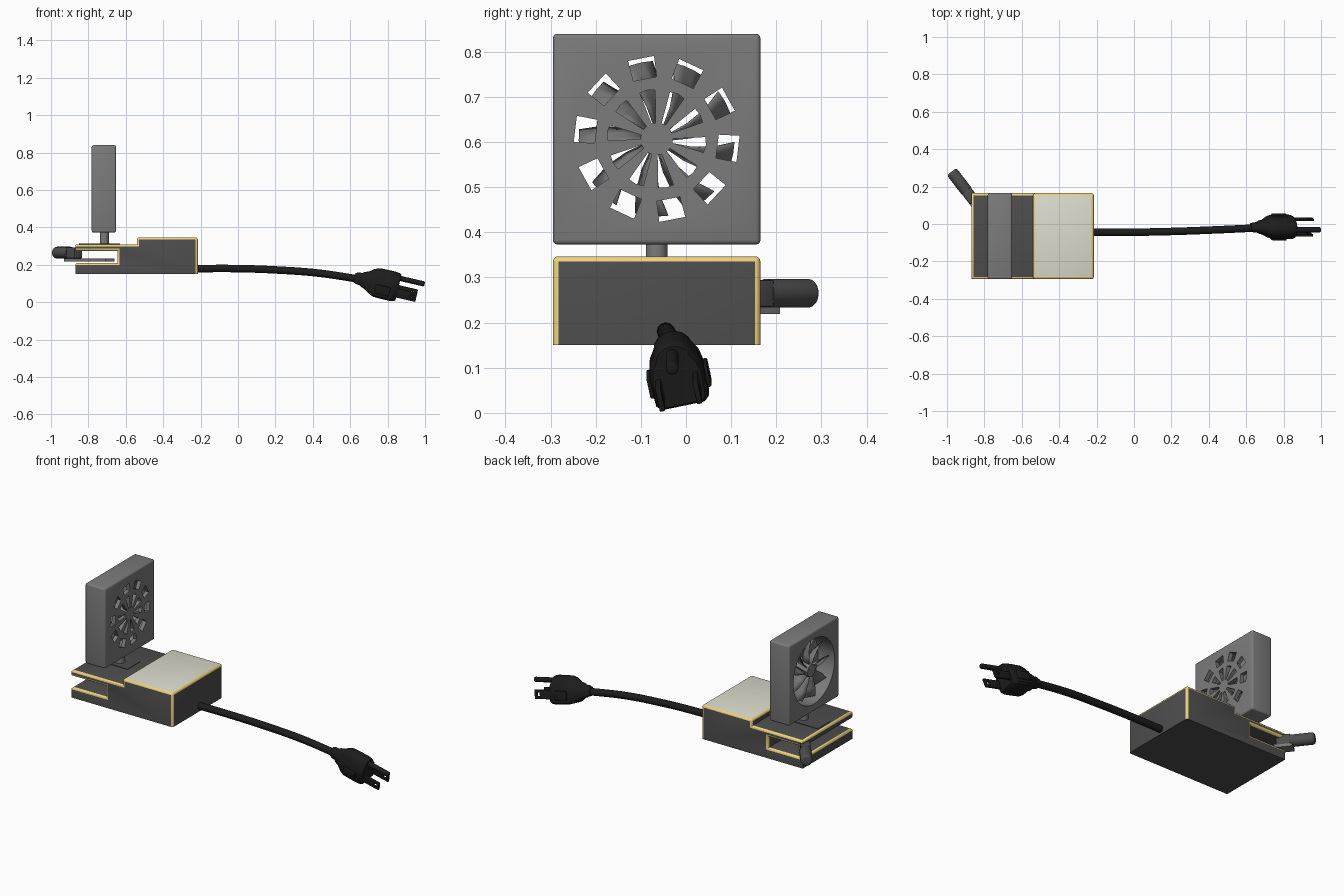
import bpy, bmesh
from math import pi, sin, cos, radians, atan2
from mathutils import Matrix, Vector

if "Cube" in bpy.data.objects:
    bpy.data.objects.remove(bpy.data.objects["Cube"])


def mat(name, r, g, b):
    m = bpy.data.materials.new(name)
    m.diffuse_color = (r, g, b, 1)
    m.use_nodes = True
    m.node_tree.nodes["Principled BSDF"].inputs["Base Color"].default_value = m.diffuse_color
    return m


DARK = mat("dark_plastic", .075, .075, .075)
TRIM = mat("gold_trim", .85, .64, .2)
PANEL = mat("cream_panel", .72, .72, .62)
GREY = mat("fan_grey", .2, .2, .2)
BLACK = mat("black_rubber", .012, .012, .012)


def finish(name, bm, mats, smooth=35):
    bmesh.ops.recalc_face_normals(bm, faces=bm.faces)
    me = bpy.data.meshes.new(name)
    bm.to_mesh(me)
    bm.free()
    ob = bpy.data.objects.new(name, me)
    bpy.context.collection.objects.link(ob)
    for m in mats:
        me.materials.append(m)
    bpy.ops.object.select_all(action='DESELECT')
    ob.select_set(True)
    bpy.context.view_layer.objects.active = ob
    if smooth:
        bpy.ops.object.shade_smooth_by_angle(angle=radians(smooth))
    return ob


def add_box(bm, lo, hi):
    lo, hi = Vector(lo), Vector(hi)
    bmesh.ops.create_cube(bm, size=1, matrix=Matrix.Translation((lo + hi) / 2) @ Matrix.Diagonal((*(hi - lo), 1)))


def box(name, lo, hi, m, bevel=0.0, M=Matrix()):
    bm = bmesh.new()
    add_box(bm, lo, hi)
    if bevel:
        bmesh.ops.bevel(bm, geom=bm.edges[:], offset=bevel, segments=3, profile=.5, affect='EDGES')
    bm.transform(M)
    return finish(name, bm, [m])


def rod(name, x0, x1, r, m, bevel=0.0, M=Matrix(), n=32):
    """Cylinder along local x, rounded at the far end."""
    bm = bmesh.new()
    T = Matrix.Translation(((x0 + x1) / 2, 0, 0)) @ Matrix.Rotation(pi / 2, 4, 'Y')
    bmesh.ops.create_cone(bm, cap_ends=True, segments=n, radius1=r, radius2=r, depth=x1 - x0, matrix=T)
    if bevel:
        rim = [e for e in bm.edges if all(v.co.x > x1 - 1e-4 for v in e.verts)]
        bmesh.ops.bevel(bm, geom=rim, offset=bevel, segments=4, profile=.5, affect='EDGES')
    bm.transform(M)
    return finish(name, bm, [m])


def prism(bm, pts, x0, x1):
    """Polygon in (y, z) extruded from x0 to x1."""
    a, b = ([bm.verts.new((x, *p)) for p in pts] for x in (x0, x1))
    n = len(pts)
    bm.faces.new(a)
    bm.faces.new(b)
    for i in range(n):
        bm.faces.new((a[i], a[(i + 1) % n], b[(i + 1) % n], b[i]))


def cut(ob, bm):
    c = finish("cutter", bm, [], 0)
    c.hide_render = True
    mod = ob.modifiers.new("cut", 'BOOLEAN')
    mod.object, mod.operation, mod.solver = c, 'DIFFERENCE', 'EXACT'
    bpy.context.view_layer.objects.active = ob
    bpy.ops.object.modifier_apply(modifier=mod.name)
    bpy.data.objects.remove(c)


# Base: stepped profile with a slot, gold rounded edges and a cream top
prof = [(-.87, .15), (-.215, .15), (-.215, .347), (-.54, .347), (-.54, .31), (-.87, .31),
        (-.87, .275), (-.645, .275), (-.645, .21), (-.87, .21)]
Y0, Y1 = -.295, .165
bm = bmesh.new()
f = bm.faces.new([bm.verts.new((x, Y0, z)) for x, z in prof])
ext = bmesh.ops.extrude_face_region(bm, geom=[f])
bmesh.ops.translate(bm, verts=[v for v in ext['geom'] if isinstance(v, bmesh.types.BMVert)], vec=(0, Y1 - Y0, 0))
bmesh.ops.recalc_face_normals(bm, faces=bm.faces)
lips = [(-.215, .347), (-.54, .347), (-.87, .31), (-.87, .21)]
trimmed = []
for e in bm.edges:
    a, b = (v.co for v in e.verts)
    if abs(a.y - b.y) > .1:
        if any(abs(a.x - x) + abs(a.z - z) < 1e-3 for x, z in lips):
            trimmed.append(e)
    elif max(a.z, b.z) > .151 and max(a.x, b.x) > -.869:
        trimmed.append(e)
bmesh.ops.bevel(bm, geom=trimmed, offset=.012, segments=3, profile=.5, affect='EDGES', material=1)
for f in bm.faces:
    if f.normal.z > .99 and f.calc_center_median().z > .345:
        f.material_index = 2
finish("base", bm, [DARK, TRIM, PANEL])

# Mounting plate and post that carry the fan
box("fan_mount_plate", (-.85, -.12, .305), (-.63, -.005, .313), DARK)
CY, CZ = -.065, .607
rod("fan_post", 0, .09, .024, GREY, 0, Matrix.Translation((-.715, CY, .3)) @ Matrix.Rotation(-pi / 2, 4, 'Y'))

# Fan housing: open round back, front plate with two rings of vents
housing = box("fan_housing", (-.782, Y0, .373), (-.652, Y1, .84), GREY, .01)


def polar(r, a):
    return CY + r * cos(a), CZ + r * sin(a)


bm = bmesh.new()
prism(bm, [polar(.19, 2 * pi * i / 64) for i in range(64)], -.80, -.675)
cut(housing, bm)
bm = bmesh.new()
for i in range(10):
    a = radians(-7 + 36 * i)
    prism(bm, [polar(.036, a - .13), polar(.108, a - .16), polar(.11, a), polar(.108, a + .16), polar(.036, a + .13)],
          -.69, -.63)
    prism(bm, [polar(.138, a - .19), polar(.184, a - .16), polar(.184, a + .16), polar(.138, a + .19)], -.69, -.63)
cut(housing, bm)
bpy.ops.object.shade_smooth_by_angle(angle=radians(35))

# Rotor: hub and pitched blades
rod("fan_hub", -.765, -.67, .036, GREY, 0, Matrix.Translation((0, CY, CZ)))
bm = bmesh.new()
for i in range(9):
    rows = []
    for r, sweep in ((.03, 0), (.075, .06), (.125, .14), (.172, .24)):
        row = []
        for k in range(4):
            a = 2 * pi * i / 9 + sweep + k * .14
            row.append(bm.verts.new((-.757 + .02 * k, *polar(r, a))))
        rows.append(row)
    for p, q in zip(rows, rows[1:]):
        for k in range(3):
            bm.faces.new((p[k], p[k + 1], q[k + 1], q[k]))
blades = finish("fan_blades", bm, [GREY])
sol = blades.modifiers.new("thickness", 'SOLIDIFY')
sol.thickness = .004

# Swing lever: plate in the slot, neck block and round grip
p_in, p_out = Vector((-.86, .13)), Vector((-.975, .28))
d = p_out - p_in
L = d.length
LM = Matrix.Translation((*p_in, .265)) @ Matrix.Rotation(atan2(d.y, d.x), 4, 'Z')
box("lever_plate", (-.29, -.03, -.046), (.075, .03, -.03), GREY, 0, LM)
box("lever_neck", (-.01, -.027, -.03), (.062, .027, .029), DARK, .003, LM)
rod("lever_grip", .058, L, .032, DARK, .014, LM)

# Power cord
cu = bpy.data.curves.new("power_cord", 'CURVE')
cu.dimensions = '3D'
cu.bevel_depth, cu.bevel_resolution, cu.use_fill_caps = .02, 4, True
path = [(-.24, -.045, .18), (0, -.044, .18), (.2, -.04, .173), (.42, -.032, .157), (.66, -.021, .122)]
sp = cu.splines.new('BEZIER')
sp.bezier_points.add(len(path) - 1)
for bp, co in zip(sp.bezier_points, path):
    bp.co = co
    bp.handle_left_type = bp.handle_right_type = 'AUTO'
cord = bpy.data.objects.new("power_cord", cu)
cu.materials.append(BLACK)
bpy.context.collection.objects.link(cord)

# Plug body: rounded-top section lofted along the cord direction
PM = Matrix.Translation((.76, -.02, .1)) @ Matrix.Rotation(radians(13), 4, 'Y') @ Matrix.Rotation(radians(12), 4, 'X')
section = [(.05, -.07), (.06, -.06), (.062, .0), (.056, .03)]
section += [(.045 * cos(t), .04 + .042 * sin(t)) for t in (pi * (i + .5) / 9 for i in range(9))]
section += [(-y, z) for y, z in reversed(section[:4])]
bm = bmesh.new()
rings = []
for x, s in ((-.14, .32), (-.125, .4), (-.105, .42), (-.095, .52), (-.075, .6), (-.045, .86), (-.02, .98),
             (.02, 1), (.07, 1), (.09, .96), (.1, .88)):
    rings.append([bm.verts.new((x, y * s, z * s)) for y, z in section])
n = len(section)
for p, q in zip(rings, rings[1:]):
    for i in range(n):
        bm.faces.new((p[i], p[(i + 1) % n], q[(i + 1) % n], q[i]))
bm.faces.new(rings[0])
bm.faces.new(rings[-1])
bm.transform(PM)
finish("plug_body", bm, [BLACK], 40)

# Side grips, ground pin and flat blades with holes
for s, side in ((1, "left"), (-1, "right")):
    box(f"plug_grip_{side}", (-.02, s * .063 - .006, -.045), (.06, s * .063 + .006, .005), BLACK, .004, PM)
    blade = box(f"plug_blade_{side}", (.08, s * .042 - .006, -.045), (.205, s * .042 + .006, .005), BLACK, .003, PM)
    bm = bmesh.new()
    add_box(bm, (.17, s * .042 - .03, -.03), (.19, s * .042 + .03, -.01))
    bm.transform(PM)
    cut(blade, bm)
rod("plug_ground_pin", .08, .232, .014, BLACK, .006, PM @ Matrix.Translation((0, 0, .052)), 20)
